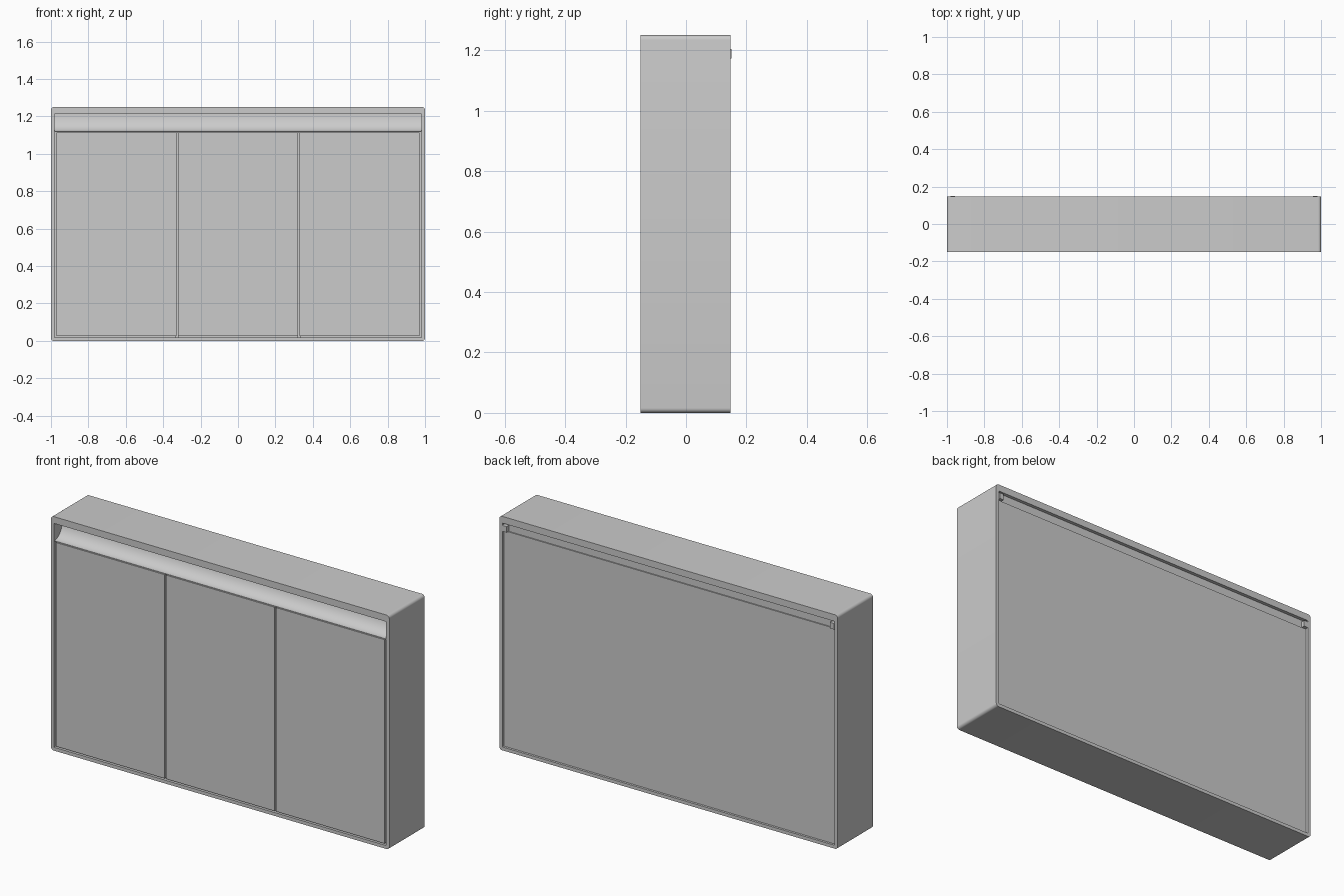
import bpy
import bmesh
from math import sin, cos, pi, radians

cube = bpy.data.objects.get("Cube")
if cube:
    bpy.data.objects.remove(cube)

grey = bpy.data.materials.new("light_grey")
grey.use_nodes = True
colour = (0.6, 0.6, 0.6, 1)
grey.diffuse_color = colour
grey.node_tree.nodes["Principled BSDF"].inputs["Base Color"].default_value = colour

FRONT, BACK = -0.151, 0.147
HALF, HEIGHT = 1.0, 1.25
WALL, TOP = 0.018, 0.036
INNER = HALF - WALL
CEILING = HEIGHT - TOP


def finish(name, bm):
    """Turn a bmesh into a grey object, smooth only over shallow angles."""
    bmesh.ops.recalc_face_normals(bm, faces=bm.faces)
    mesh = bpy.data.meshes.new(name)
    bm.to_mesh(mesh)
    bm.free()
    mesh.materials.append(grey)
    mesh.shade_smooth()
    mesh.set_sharp_from_angle(angle=radians(30))
    obj = bpy.data.objects.new(name, mesh)
    bpy.context.collection.objects.link(obj)
    return obj


def box(name, x, y, z):
    """Box from (low, high) pairs."""
    bm = bmesh.new()
    bmesh.ops.create_cube(bm, size=1)
    for v in bm.verts:
        v.co = [a if c < 0 else b for c, (a, b) in zip(v.co, (x, y, z))]
    return finish(name, bm)


def rounded_ring(bm, y, half, low, high, r, steps=6):
    """Loop of vertices round an upright rectangle with rounded corners."""
    corners = [(half - r, high - r), (r - half, high - r),
               (r - half, low + r), (half - r, low + r)]
    ring = []
    for i, (cx, cz) in enumerate(corners):
        for s in range(steps + 1):
            a = (i + s / steps) * pi / 2
            ring.append(bm.verts.new((cx + r * cos(a), y, cz + r * sin(a))))
    return ring


# Cabinet shell, open at front and back
bm = bmesh.new()
outer = (HALF, 0, HEIGHT, 0.016)
inner = (INNER, WALL, CEILING, 0.002)
rings = [rounded_ring(bm, FRONT, *outer), rounded_ring(bm, BACK, *outer),
         rounded_ring(bm, BACK, *inner), rounded_ring(bm, FRONT, *inner)]
n = len(rings[0])
for k in range(4):
    a, b = rings[k], rings[(k + 1) % 4]
    for i in range(n):
        j = (i + 1) % n
        bm.faces.new((a[i], a[j], b[j], b[i]))
finish("cabinet_shell", bm)

# Three doors, evenly spaced with narrow gaps
DOOR_TOP = 1.114
PITCH, GAP = 0.65, 0.008
for name, i in (("right_door", -1), ("middle_door", 0), ("left_door", 1)):
    half = (PITCH - GAP) / 2
    box(name, (i * PITCH - half, i * PITCH + half),
        (FRONT + 0.002, FRONT + 0.022), (0.025, DOOR_TOP))

# Upright dividers behind the door gaps
for name, x in (("right_divider", -PITCH / 2), ("left_divider", PITCH / 2)):
    box(name, (x - WALL / 2, x + WALL / 2), (FRONT + 0.024, BACK - 0.03),
        (WALL, DOOR_TOP))

# Concave finger-pull cove above the doors
bm = bmesh.new()
depth, base, steps = 0.07, 1.12, 16
profile = [(FRONT + 0.003 + depth * sin(t), base + (CEILING - base) * (1 - cos(t)))
           for t in (pi / 2 * s / steps for s in range(steps + 1))]
profile += [(FRONT + 0.09, CEILING), (FRONT + 0.09, base - 0.003),
            (FRONT + 0.003, base - 0.003)]
face = bm.faces.new([bm.verts.new((-INNER, y, z)) for y, z in profile])
side = bmesh.ops.extrude_face_region(bm, geom=[face])["geom"]
bmesh.ops.translate(bm, vec=(2 * INNER, 0, 0),
                    verts=[v for v in side if isinstance(v, bmesh.types.BMVert)])
finish("handle_cove", bm)

# Recessed back panel with a hanging rail above it
RAIL = 1.17
box("back_panel", (-INNER, INNER), (BACK - 0.025, BACK - 0.012), (WALL, RAIL))
box("hanging_rail", (-INNER, INNER), (BACK - 0.035, BACK - 0.018), (RAIL, CEILING))

# Hanging brackets in the upper back corners
for name, s in (("right_bracket", -1), ("left_bracket", 1)):
    x = sorted((s * (INNER - 0.002), s * (INNER - 0.026)))
    box(name, x, (BACK - 0.02, BACK + 0.004), (RAIL + 0.002, RAIL + 0.034))
